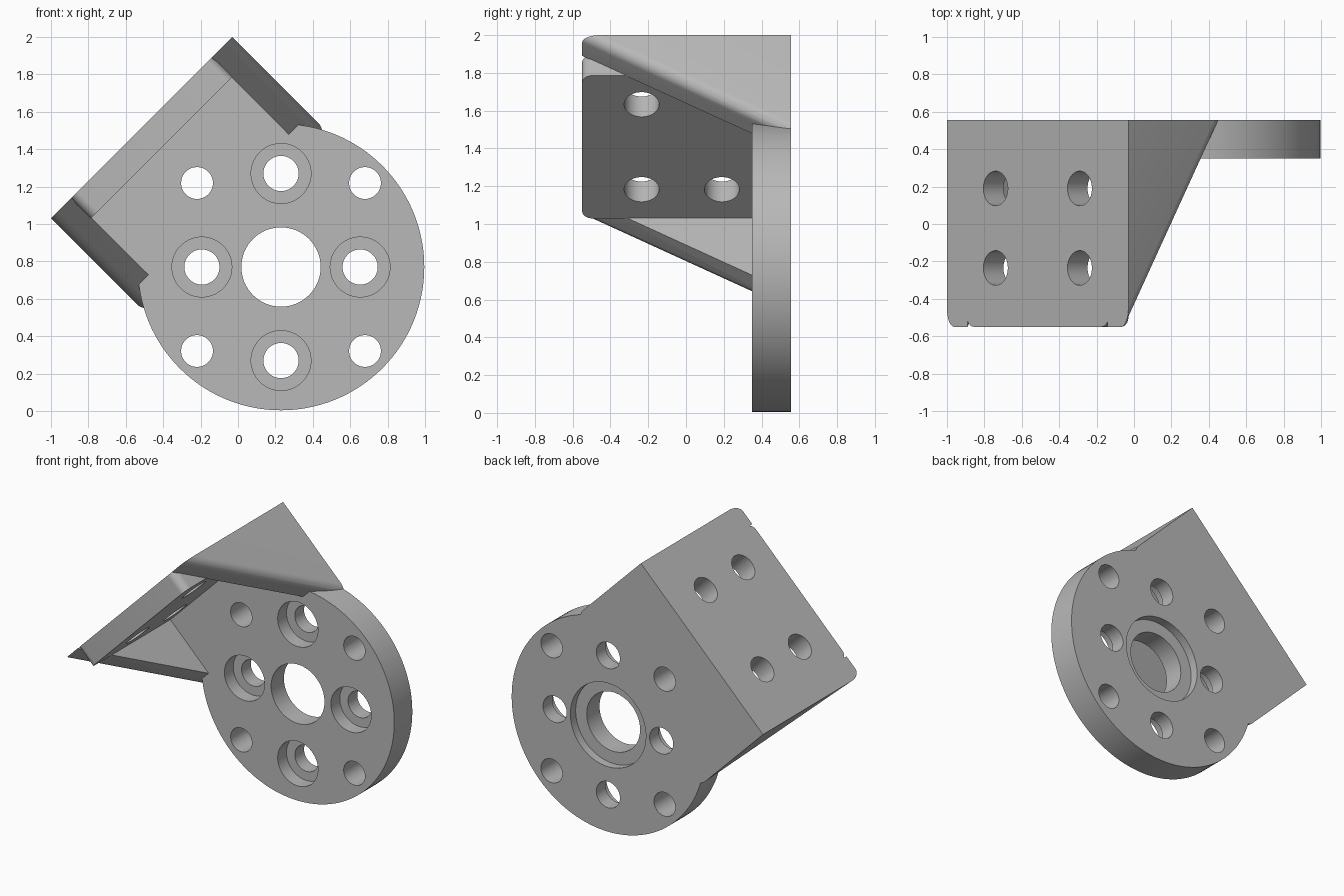
import bpy, bmesh
from math import radians
from mathutils import Matrix, Vector

cube = bpy.data.objects.get("Cube")
if cube:
    bpy.data.objects.remove(cube, do_unlink=True)

grey = bpy.data.materials.new("plain_grey")
grey.use_nodes = True
grey.diffuse_color = (0.48, 0.48, 0.48, 1)
grey.node_tree.nodes["Principled BSDF"].inputs["Base Color"].default_value = grey.diffuse_color

# Disc frame: x to the side, z up. Tilted frame: x along the wall, z out to the wall
DISC = Matrix.Translation((0.23, 0, 0.77))
TILT = DISC @ Matrix.Rotation(radians(-45), 4, 'Y')
BACK, PLATE, FRONT = 0.555, 0.35, -0.55
HALF, INNER, OUTER = 0.686, 0.53, 1.054
RADIUS, FILLET = 0.766, 0.055


def finish(name, bm, frame):
    bmesh.ops.recalc_face_normals(bm, faces=bm.faces)
    bm.transform(frame)
    mesh = bpy.data.meshes.new(name)
    bm.to_mesh(mesh)
    bm.free()
    mesh.materials.append(grey)
    ob = bpy.data.objects.new(name, mesh)
    bpy.context.collection.objects.link(ob)
    return ob


def round_edges(bm, test):
    edges = [e for e in bm.edges if all(test(v.co) for v in e.verts)]
    bmesh.ops.bevel(bm, geom=edges, offset=FILLET, segments=8, profile=0.5,
                    affect='EDGES', clamp_overlap=False)


def box(name, lo, hi, rounded_front=False):
    bm = bmesh.new()
    lo, hi = Vector(lo), Vector(hi)
    bmesh.ops.create_cube(bm, size=1, matrix=Matrix.Translation((lo + hi) / 2)
                          @ Matrix.Diagonal((hi - lo).to_4d()))
    if rounded_front:
        for side in (lo.x, hi.x):
            round_edges(bm, lambda c: abs(c.x - side) < 1e-4 and abs(c.y - lo.y) < 1e-4)
    return finish(name, bm, TILT)


def cylinder(name, frame, centre, radius, start, end, axis='Y', sides=64):
    # axis Y runs through the disc, axis Z through the wall
    bm = bmesh.new()
    turn = Matrix.Rotation(radians(90), 4, 'X') if axis == 'Y' else Matrix()
    mid = (start + end) / 2
    a, b = centre
    place = (a, mid, b) if axis == 'Y' else (a, b, mid)
    bmesh.ops.create_cone(bm, cap_ends=True, segments=sides, radius1=radius, radius2=radius,
                          depth=end - start, matrix=Matrix.Translation(place) @ turn)
    return finish(name, bm, frame)


def gusset(name, side):
    # Triangular cheek with its outer sloping edge rounded
    bm = bmesh.new()
    profile = [(FRONT, OUTER), (BACK, OUTER), (BACK, 0.34)]
    face = bm.faces.new([bm.verts.new((side * INNER, y, z)) for y, z in profile])
    new = bmesh.ops.extrude_face_region(bm, geom=[face])["geom"]
    bmesh.ops.translate(bm, vec=(side * (HALF - INNER), 0, 0),
                        verts=[g for g in new if isinstance(g, bmesh.types.BMVert)])
    bmesh.ops.recalc_face_normals(bm, faces=bm.faces)
    slope = (profile[0], profile[2])
    round_edges(bm, lambda c: abs(c.x - side * HALF) < 1e-4 and
                any(abs(c.y - y) + abs(c.z - z) < 1e-4 for y, z in slope))
    return finish(name, bm, TILT)


def combine(target, tool, operation):
    mod = target.modifiers.new(operation, 'BOOLEAN')
    mod.operation, mod.solver, mod.object = operation, 'EXACT', tool
    bpy.context.view_layer.objects.active = target
    bpy.ops.object.modifier_apply(modifier=mod.name)
    bpy.data.objects.remove(tool, do_unlink=True)


# Solid parts
bracket = cylinder("angle_bracket", DISC, (0, 0), RADIUS, PLATE, BACK, sides=128)
solids = [
    box("back_panel", (-0.6, PLATE, 0), (0.6, BACK, 1.0)),
    box("mounting_wall", (-INNER - 0.005, FRONT, 0.902), (INNER + 0.005, BACK, OUTER), True),
    gusset("upper_gusset", 1),
    gusset("lower_gusset", -1),
]
for part in solids:
    combine(bracket, part, 'UNION')

# Centre bore with a recess at the back
through = (PLATE - 0.1, BACK + 0.1)
holes = [cylinder("centre_bore", DISC, (0, 0), 0.212, *through),
         cylinder("back_recess", DISC, (0, 0), 0.3, BACK - 0.06, BACK + 0.1)]

# Counterbored holes on the axes, plain holes on the diagonals
for centre in ((0, 0.5), (0, -0.5), (0.423, 0), (-0.423, 0)):
    holes.append(cylinder("bolt_hole", DISC, centre, 0.094, *through))
    holes.append(cylinder("counterbore", DISC, centre, 0.16, PLATE - 0.1, PLATE + 0.1))
for x in (-0.449, 0.449):
    for z in (-0.449, 0.449):
        holes.append(cylinder("plain_hole", DISC, (x, z), 0.085, *through))

# Wall holes
for x in (-0.318, 0.318):
    for y in (-0.235, 0.19):
        holes.append(cylinder("wall_hole", TILT, (x, y), 0.0925, 0.8, OUTER + 0.1, 'Z'))
for hole in holes:
    combine(bracket, hole, 'DIFFERENCE')

# Smooth curved faces, sharp edges kept
bpy.ops.object.select_all(action='DESELECT')
bracket.select_set(True)
bpy.context.view_layer.objects.active = bracket
bpy.ops.object.shade_smooth_by_angle(angle=radians(25))
